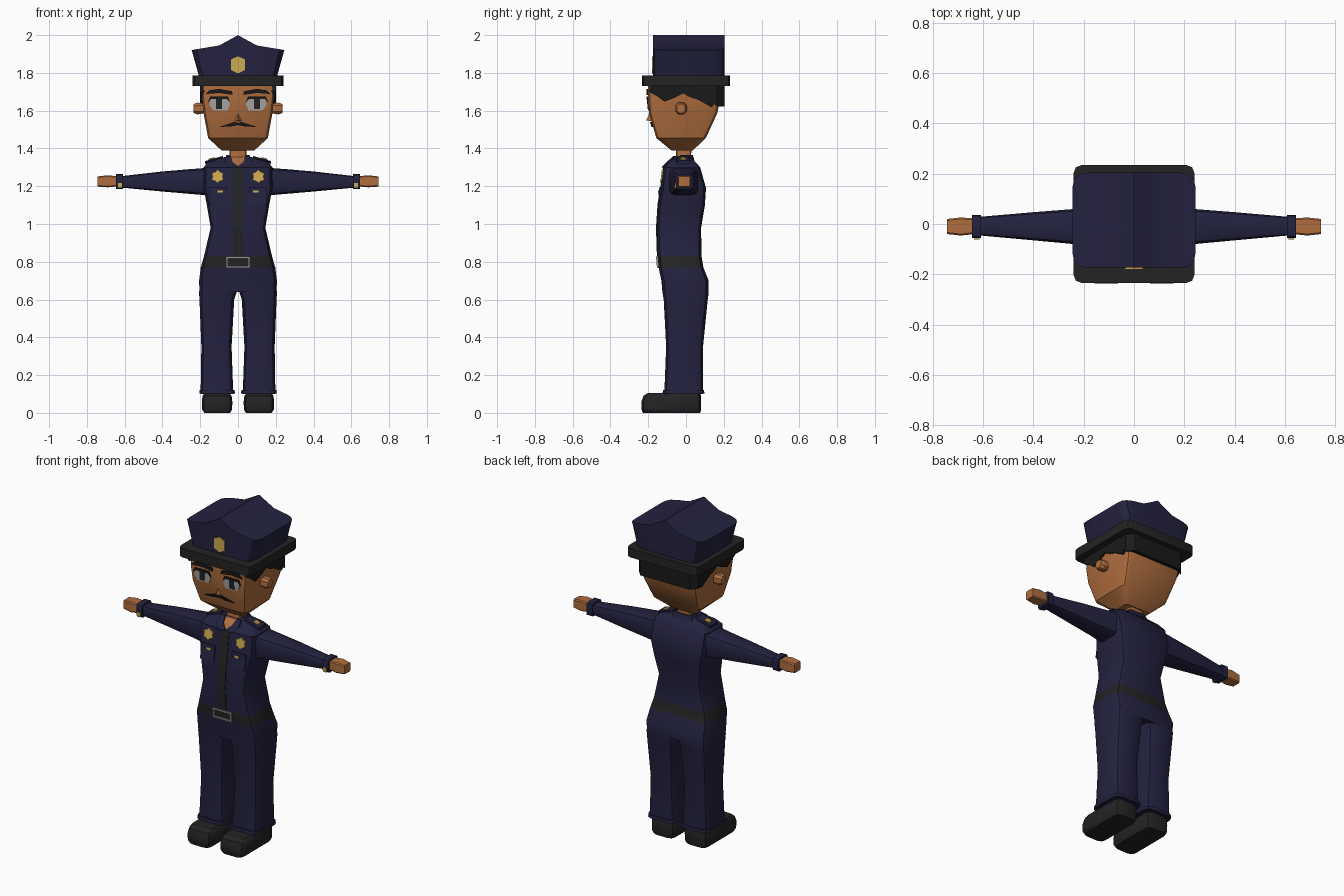
import bpy, bmesh, math

def material(name, rgb):
    m = bpy.data.materials.new(name)
    m.diffuse_color = (*rgb, 1)
    return m

NAVY = material("navy cloth", (0.017, 0.016, 0.050))
BLACK = material("black leather", (0.017, 0.017, 0.017))
SKIN = material("skin", (0.43, 0.155, 0.048))
GOLD = material("gold", (0.60, 0.40, 0.08))
GREY = material("eye grey", (0.38, 0.38, 0.38))
SILVER = material("silver", (0.33, 0.33, 0.35))
HAIR = material("dark hair", (0.011, 0.010, 0.010))

def finish(name, bm, mats, smooth=True):
    bmesh.ops.recalc_face_normals(bm, faces=bm.faces)
    me = bpy.data.meshes.new(name)
    bm.to_mesh(me)
    bm.free()
    ob = bpy.data.objects.new(name, me)
    bpy.context.collection.objects.link(ob)
    for m in mats:
        me.materials.append(m)
    if smooth:
        bpy.ops.object.select_all(action='DESELECT')
        ob.select_set(True)
        bpy.context.view_layer.objects.active = ob
        bpy.ops.object.shade_smooth_by_angle(angle=math.radians(32))
    return ob

def rounded(a0, a1, b0, b1, r, n=2):
    """Rounded rectangle outline."""
    pts = []
    for k, (a, b) in enumerate([(a1 - r, b1 - r), (a0 + r, b1 - r), (a0 + r, b0 + r), (a1 - r, b0 + r)]):
        for i in range(n + 1):
            t = math.pi / 2 * (k + i / n)
            pts.append((a + r * math.cos(t), b + r * math.sin(t)))
    return pts

def loft(name, sections, mats, axis='z', mirror=False, band=None, n=2):
    """Sections are (position, a0, a1, b0, b1, radius); a,b are x,y along z or y,z along x."""
    bm = bmesh.new()
    for s in ((1, -1) if mirror else (1,)):
        rings = []
        for p, *rect in sections:
            ring = []
            for a, b in rounded(*rect, n=n):
                co = (a, b, p) if axis == 'z' else (p, a, b)
                ring.append(bm.verts.new((co[0] * s, co[1], co[2])))
            rings.append(ring)
        for i, (lo, hi) in enumerate(zip(rings, rings[1:])):
            for j in range(len(lo)):
                k = (j + 1) % len(lo)
                f = bm.faces.new((lo[j], lo[k], hi[k], hi[j]))
                if i == band:
                    f.material_index = 1
        bm.faces.new(rings[0])
        bm.faces.new(rings[-1])
    return finish(name, bm, mats)

def plate(name, pts, mat, yf, off=0.006, mirror=False, back=0.003):
    """Thin plate from x,z points lying on a front surface y = yf(z)."""
    bm = bmesh.new()
    for s in ((1, -1) if mirror else (1,)):
        f = [bm.verts.new((x * s, yf(z) - off, z)) for x, z in pts]
        b = [bm.verts.new((x * s, yf(z) + back, z)) for x, z in pts]
        bm.faces.new(f)
        bm.faces.new(b[::-1])
        for i in range(len(pts)):
            j = (i + 1) % len(pts)
            bm.faces.new((f[i], b[i], b[j], f[j]))
    return finish(name, bm, [mat], smooth=False)

def rect(x0, x1, z0, z1):
    return [(x0, z0), (x1, z0), (x1, z1), (x0, z1)]

def front_of(sections):
    table = [(s[0], s[3]) for s in sections]
    def yf(z):
        for (z0, y0), (z1, y1) in zip(table, table[1:]):
            if z <= z1:
                return y0 + (y1 - y0) * (z - z0) / (z1 - z0)
        return table[-1][1]
    return yf

# Torso with belt band
torso = [(z, -w, w, y0, y1, r) for z, w, y0, y1, r in [
    (0.64, 0.204, -0.125, 0.12, 0.05), (0.70, 0.206, -0.13, 0.12, 0.05),
    (0.77, 0.197, -0.145, 0.092, 0.045), (0.83, 0.18, -0.15, 0.082, 0.045),
    (0.98, 0.145, -0.155, 0.08, 0.04), (1.10, 0.165, -0.147, 0.10, 0.04),
    (1.19, 0.182, -0.132, 0.106, 0.04), (1.30, 0.182, -0.118, 0.075, 0.04),
    (1.328, 0.16, -0.09, 0.05, 0.03), (1.355, 0.07, -0.055, 0.025, 0.02)]]
loft("torso", torso, [NAVY, BLACK], band=2)
chest = front_of(torso)

# Trousers, cuffs and shoes
loft("trouser_legs", [(0.10, 0.025, 0.198, -0.115, 0.09, 0.035), (0.35, 0.034, 0.194, -0.105, 0.09, 0.04),
     (0.60, 0.02, 0.204, -0.118, 0.115, 0.045), (0.635, 0.008, 0.206, -0.124, 0.12, 0.05),
     (0.67, 0.001, 0.203, -0.124, 0.118, 0.05)], [NAVY], mirror=True)
loft("trouser_cuffs", [(0.102, 0.016, 0.204, -0.124, 0.097, 0.035),
     (0.122, 0.018, 0.203, -0.122, 0.096, 0.035)], [NAVY], mirror=True)
loft("shoes", [(0, 0.042, 0.178, -0.228, 0.075, 0.03), (0.018, 0.031, 0.19, -0.236, 0.08, 0.035),
     (0.06, 0.03, 0.191, -0.236, 0.08, 0.035), (0.09, 0.034, 0.188, -0.225, 0.08, 0.035),
     (0.104, 0.045, 0.178, -0.205, 0.075, 0.03)], [BLACK], mirror=True)

# Sleeves, cuffs and hands
loft("sleeves", [(0.165, -0.09, 0.065, 1.152, 1.297, 0.03), (0.26, -0.078, 0.058, 1.16, 1.29, 0.03),
     (0.40, -0.065, 0.047, 1.172, 1.278, 0.025), (0.62, -0.045, 0.028, 1.193, 1.253, 0.015)],
     [NAVY], axis='x', mirror=True)
loft("sleeve_cuffs", [(0.608, -0.055, 0.036, 1.184, 1.264, 0.015),
     (0.645, -0.055, 0.036, 1.184, 1.264, 0.015)], [NAVY], axis='x', mirror=True)
loft("hands", [(0.63, -0.04, 0.022, 1.20, 1.252, 0.006), (0.69, -0.046, 0.026, 1.194, 1.258, 0.006),
     (0.743, -0.04, 0.02, 1.198, 1.252, 0.006)], [SKIN], axis='x', mirror=True, n=1)
plate("cuff_buttons", rect(0.615, 0.636, 1.19, 1.217), GOLD, lambda z: -0.055, mirror=True)

# Shoulder straps with buttons
loft("shoulder_straps", [(0.08, -0.05, 0.02, 1.345, 1.36, 0.005), (0.175, -0.05, 0.02, 1.318, 1.333, 0.005)],
     [NAVY], axis='x', mirror=True, n=1)
loft("strap_buttons", [(0.125, -0.03, 0.0, 1.34, 1.354, 0.004), (0.155, -0.03, 0.0, 1.33, 1.345, 0.004)],
     [GOLD], axis='x', mirror=True, n=1)

# Shirt front details
zs = [0.83, 0.98, 1.10, 1.19, 1.30, 1.325]
for i, (z0, z1) in enumerate(zip(zs, zs[1:])):
    plate("placket_%d" % i, rect(-0.025, 0.025, z0, z1), BLACK, chest, 0.004)
plate("pockets", rect(0.058, 0.15, 1.101, 1.185), NAVY, chest, 0.005, True)
plate("pocket_flaps", [(0.058, 1.168), (0.1, 1.152), (0.15, 1.168), (0.15, 1.195), (0.058, 1.195)],
      NAVY, chest, 0.009, True, -0.002)
plate("pocket_buttons", rect(0.08, 0.108, 1.166, 1.178), GOLD, chest, 0.013, True, -0.006)
star = [(0.108 + r * math.sin(a), 1.252 + r * math.cos(a)) for a, r in
        [(i * math.pi / 6, 0.036 if i % 2 == 0 else 0.027) for i in range(12)]]
plate("chest_badges", star, GOLD, chest, 0.008, True)
for nm, r in [("top", (-0.063, 0.063, 0.817, 0.827)), ("bottom", (-0.063, 0.063, 0.768, 0.778)),
              ("left", (-0.063, -0.053, 0.778, 0.817)), ("right", (0.053, 0.063, 0.778, 0.817))]:
    plate("buckle_" + nm, rect(*r), SILVER, chest, 0.009)

# Neck, open throat and collar
loft("neck", [(1.32, -0.045, 0.045, -0.055, 0.025, 0.015), (1.42, -0.045, 0.045, -0.05, 0.03, 0.015)], [SKIN])
plate("throat", [(-0.04, 1.354), (-0.028, 1.328), (0, 1.306), (0.028, 1.328), (0.04, 1.354)], SKIN, chest, 0.007)
plate("collar_flaps", [(0.002, 1.305), (0.045, 1.298), (0.075, 1.328), (0.065, 1.355), (0.04, 1.36), (0.028, 1.328)],
      NAVY, chest, 0.012, True)
loft("collar", [(1.335, -0.075, 0.075, -0.04, 0.045, 0.02), (1.366, -0.06, 0.06, -0.03, 0.036, 0.02)], [NAVY])

# Head and ears
head = [(z, -w, w, y0, y1, r) for z, w, y0, y1, r in [
    (1.388, 0.085, -0.075, 0.035, 0.015), (1.455, 0.158, -0.157, 0.105, 0.03),
    (1.585, 0.182, -0.195, 0.165, 0.03), (1.66, 0.19, -0.20, 0.182, 0.03), (1.74, 0.193, -0.20, 0.195, 0.03)]]
loft("head", head, [SKIN])
face = front_of(head)
loft("ears", [(0.17, -0.048, -0.002, 1.588, 1.636, 0.01), (0.215, -0.056, 0.004, 1.58, 1.643, 0.015),
     (0.235, -0.048, -0.004, 1.588, 1.635, 0.012)], [SKIN], axis='x', mirror=True, n=1)

# Hair with a jagged lower edge at the temples
side = [(-0.185, 1.74), (-0.195, 1.70), (-0.15, 1.675), (-0.115, 1.648), (-0.06, 1.668), (-0.015, 1.692),
        (0.02, 1.672), (0.06, 1.66), (0.135, 1.618), (0.15, 1.635), (0.204, 1.622), (0.204, 1.74)]
bm = bmesh.new()
rows = [[bm.verts.new((x, min(y, ymax), z)) for y, z in side]
        for x, ymax in [(-0.2, 0.165), (-0.165, 0.204), (0.165, 0.204), (0.2, 0.165)]]
for a, b in zip(rows, rows[1:]):
    for i in range(len(side)):
        j = (i + 1) % len(side)
        bm.faces.new((a[i], a[j], b[j], b[i]))
bm.faces.new(rows[0])
bm.faces.new(rows[-1])
finish("hair", bm, [HAIR], smooth=False)

# Face details
plate("eyes", [(0.055, 1.602), (0.13, 1.602), (0.152, 1.63), (0.145, 1.664), (0.052, 1.664), (0.042, 1.635)],
      GREY, face, 0.004, True)
plate("pupils", rect(0.084, 0.116, 1.608, 1.664), BLACK, face, 0.007, True, -0.002)
plate("eyelids", [(0.042, 1.645), (0.06, 1.662), (0.14, 1.662), (0.16, 1.645), (0.148, 1.674), (0.052, 1.674)],
      HAIR, face, 0.008, True)
plate("eyebrows", [(0.028, 1.684), (0.10, 1.694), (0.172, 1.688), (0.15, 1.708), (0.10, 1.715), (0.032, 1.703)],
      HAIR, face, 0.009, True, 0)
plate("moustache", [(0, 1.524), (0.04, 1.516), (0.098, 1.514), (0.05, 1.530), (0.018, 1.541), (0, 1.534)],
      HAIR, face, 0.009, True, 0)
bm = bmesh.new()
for x, y, z in [(-0.02, -0.18, 1.545), (0.02, -0.18, 1.545), (0, -0.212, 1.548), (0, -0.192, 1.588)]:
    bm.verts.new((x, y, z))
bmesh.ops.convex_hull(bm, input=bm.verts)
finish("nose", bm, [SKIN], smooth=False)

# Cap band
loft("cap_band", [(1.73, -0.24, 0.24, -0.234, 0.234, 0.03), (1.786, -0.24, 0.24, -0.234, 0.234, 0.03)], [BLACK])

# Cap crown: flared walls and a peaked ridge running front to back
half = [(0.245, 0.06, 1.92), (0.238, 0.025, 1.922), (0.22, 0.007, 1.925), (0.185, 0, 1.931),
        (0.10, 0, 1.945), (0.05, 0, 1.972)]
cols = [(-x, d, z) for x, d, z in half] + [(0, 0, 2.0)] + half[::-1]
bm = bmesh.new()
def crown_row(y, s, top):
    return [bm.verts.new((x if top else x * 0.84, y + s * d, z if top else 1.78)) for x, d, z in cols]
ft, fb = crown_row(-0.174, 1, True), crown_row(-0.174, 1, False)
bt, bb = crown_row(0.204, -1, True), crown_row(0.204, -1, False)
for a, b in ((ft, fb), (bt, bb), (ft, bt), (fb, bb)):
    for i in range(len(cols) - 1):
        bm.faces.new((a[i], a[i + 1], b[i + 1], b[i]))
for i in (0, -1):
    bm.faces.new((ft[i], bt[i], bb[i], fb[i]))
finish("cap_crown", bm, [NAVY])
plate("cap_badge", [(0, 1.797), (0.036, 1.815), (0.036, 1.872), (0, 1.888), (-0.036, 1.872), (-0.036, 1.815)],
      GOLD, lambda z: -0.174)
